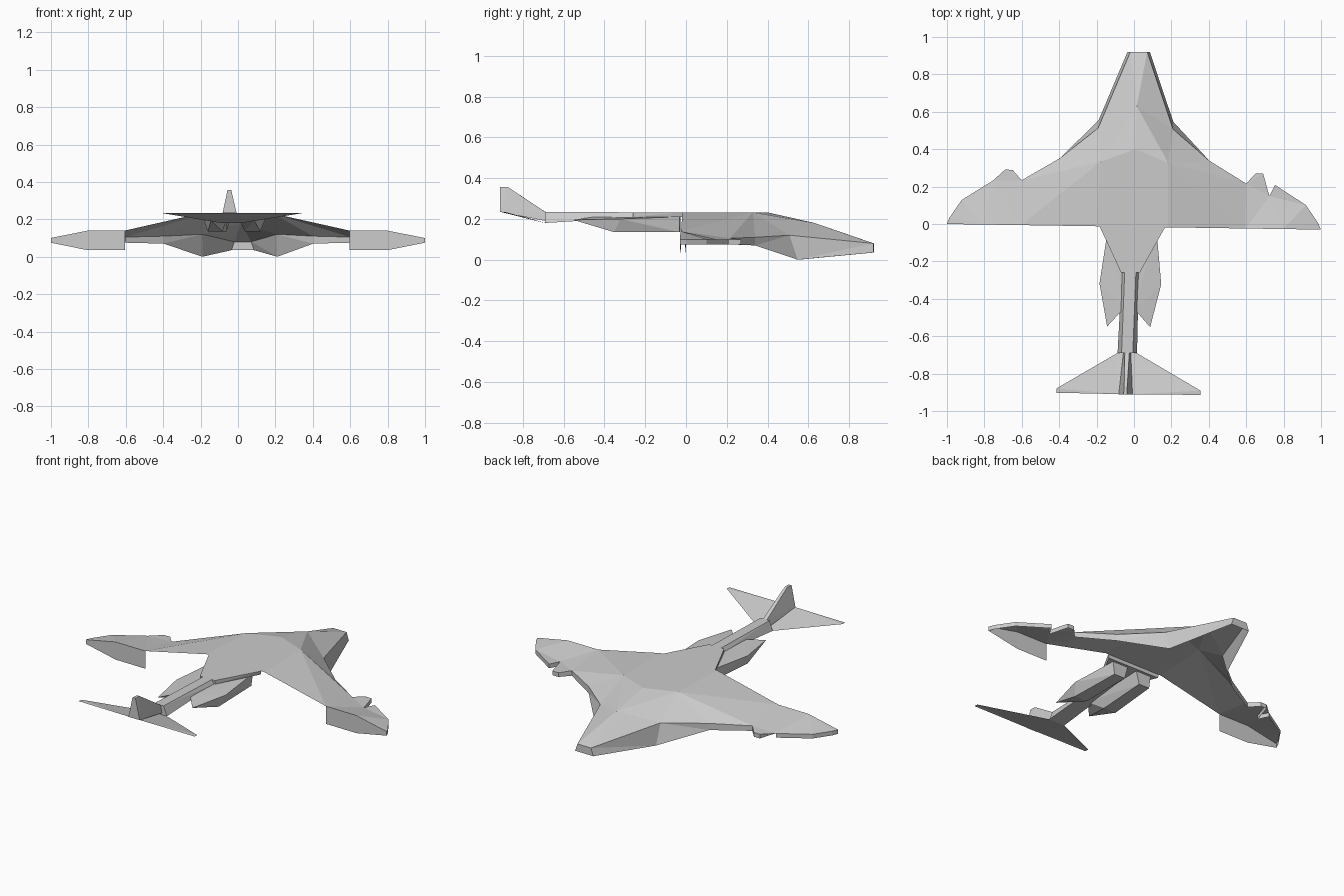
import bpy, bmesh

if "Cube" in bpy.data.objects:
    bpy.data.objects.remove(bpy.data.objects["Cube"])


def place(p):
    # the craft sits slightly askew in its frame
    x, y, z = p
    return (x + (0.04 * y - 0.01) * (1 - abs(x) * 0.9), y - 0.015 * x, z)


def finish(name, bm):
    bmesh.ops.remove_doubles(bm, verts=bm.verts, dist=0.0005)
    bmesh.ops.recalc_face_normals(bm, faces=bm.faces)
    for v in bm.verts:
        v.co = place(v.co)
    me = bpy.data.meshes.new(name)
    bm.to_mesh(me)
    bm.free()
    ob = bpy.data.objects.new(name, me)
    bpy.context.collection.objects.link(ob)
    return ob


def hull(name, pts, sides=(1, -1)):
    # both sides given together make one solid
    bm = bmesh.new()
    vs = [bm.verts.new((s * x, y, z)) for s in sides for x, y, z in pts]
    res = bmesh.ops.convex_hull(bm, input=vs)
    junk = {e for e in res["geom_interior"] + res["geom_unused"]
            if isinstance(e, bmesh.types.BMVert)}
    bmesh.ops.delete(bm, geom=list(junk), context='VERTS')
    bmesh.ops.dissolve_limit(bm, angle_limit=0.02, verts=bm.verts, edges=bm.edges)
    return finish(name, bm)


def sheets(name, points, faces, sides=(1, -1)):
    # open shell from named corners, repeated on each side
    bm = bmesh.new()
    for s in sides:
        vs = {k: bm.verts.new((s * x, y, z)) for k, (x, y, z) in points.items()}
        for f in faces.replace("\n", "|").split("|"):
            bm.faces.new([vs[k] for k in f.split()])
    return finish(name, bm)


# main body and inner wings: an open shell, hollow below and behind
body = {
    "A0": (0, .92, .08), "A1": (.045, .92, .08), "A2": (.06, .92, .035), "A3": (0, .92, .035),
    "B0": (0, .63, .18), "B1": (.2, .51, .12), "B2": (.2, .55, 0),
    "T0": (0, .40, .232), "T1": (.18, .33, .232), "R0": (0, -.015, .232), "R1": (.19, -.015, .232),
    "C1": (.40, .345, .11), "C2": (.40, .345, .07), "F1": (.6, .225, .105), "F2": (.6, .225, .075),
    "G1": (.6, -.015, .14),
}
sheets("body_and_wings", body,
       """A0 A1 B0|A1 B1 B0|B0 B1 T1|B0 T1 T0|T0 T1 R1 R0|B1 C1 T1|T1 C1 F1|T1 F1 G1|T1 G1 R1
A1 A2 B2|A1 B2 B1|B1 B2 C2|B1 C2 C1|C1 C2 F2 F1|A0 A3 A2 A1""")

# notched wing tips: top skin, rim and a tall plate along the trailing edge
rim = [(.6, .225), (.65, .28), (.69, .28), (.725, .16), (.755, .22), (.92, .115),
       (.985, .02), (1, -.015)]
plate = [(.6, .14), (.8, .14), (1, .1), (1, .075), (.8, .035), (.6, .035)]
for side, label in ((1, "right"), (-1, "left")):
    bm = bmesh.new()
    hi = [bm.verts.new((side * x, y, .1)) for x, y in rim]
    lo = [bm.verts.new((side * x, y, .075)) for x, y in rim]
    hi[0].co.z = .105
    for i in range(len(rim) - 1):
        bm.faces.new((hi[i], hi[i + 1], lo[i + 1], lo[i]))
    back = [bm.verts.new((side * x, -.015, z)) for x, z in plate]
    top = bm.faces.new(hi + [back[1], back[0]])
    bmesh.ops.triangulate(bm, faces=[top])
    bm.faces.new(back)
    finish("wing_tip_" + label, bm)

    # faceted engine pod
    hull("engine_" + label, [
        (.03, -.03, .21), (.13, -.03, .21), (.05, -.03, .135), (.12, -.03, .135),
        (.165, -.32, .2), (.14, -.35, .135), (.06, -.35, .135),
        (.115, -.55, .195), (.03, -.455, .21)], (side,))

# tapered deck behind the body
hull("rear_deck", [(.175, -.015, .232), (.17, -.015, .21), (.05, -.26, .232), (.05, -.26, .21)])

# tail boom
hull("tail_boom", [(.03, -.24, .232), (.045, -.24, .208),
                   (.03, -.69, .235), (.052, -.69, .18)])

# tailplane: sloped sheets rising to the tips
tail = {"K": (0, -.69, .18), "L": (.052, -.69, .18), "M": (.385, -.885, .235),
        "N": (.385, -.908, .235), "O": (.04, -.91, .235), "Q": (0, -.91, .235)}
sheets("tailplane", tail, "K L O Q|L M O|M N O")

# upright fin growing out of the boom end
hull("tail_fin", [(.037, -.912, .235), (.01, -.912, .357), (.008, -.875, .357),
                  (.012, -.69, .235), (.02, -.69, .19)])
